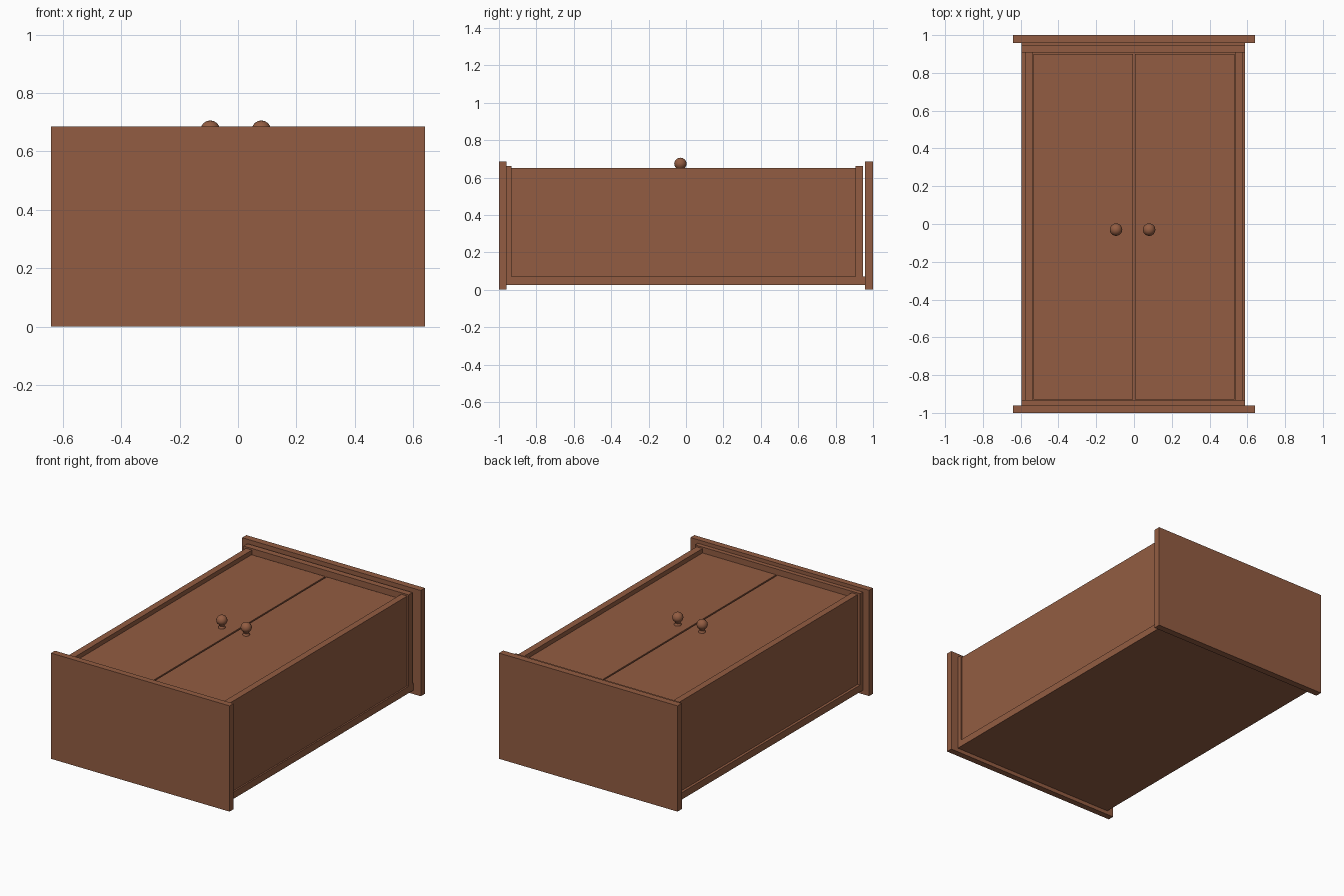
import bpy, bmesh

if "Cube" in bpy.data.objects:
    bpy.data.objects.remove(bpy.data.objects["Cube"])

wood = bpy.data.materials.new("brown wood")
wood.diffuse_color = (0.29, 0.108, 0.054, 1)
wood.use_nodes = True
wood.node_tree.nodes["Principled BSDF"].inputs["Base Color"].default_value = wood.diffuse_color


def finish(name, bm):
    mesh = bpy.data.meshes.new(name)
    bm.to_mesh(mesh)
    bm.free()
    mesh.materials.append(wood)
    ob = bpy.data.objects.new(name, mesh)
    bpy.context.collection.objects.link(ob)
    return ob


def box(name, x, y, z):
    bm = bmesh.new()
    bmesh.ops.create_cube(bm, size=1)
    for v in bm.verts:
        for i, (lo, hi) in enumerate((x, y, z)):
            v.co[i] = lo if v.co[i] < 0 else hi
    return finish(name, bm)


def knob(name, x, y=-0.03, segs=24):
    # lathe a foot, a narrow neck and a round head
    profile = [(0, 0.615), (0.021, 0.615), (0.021, 0.63), (0.015, 0.638), (0.018, 0.647),
               (0.027, 0.655), (0.032, 0.666), (0.033, 0.675), (0.030, 0.687),
               (0.023, 0.697), (0.012, 0.704), (0, 0.706)]
    bm = bmesh.new()
    vs = [bm.verts.new((r, 0, z)) for r, z in profile]
    es = [bm.edges.new(p) for p in zip(vs, vs[1:])]
    bmesh.ops.spin(bm, geom=vs + es, cent=(0, 0, 0), axis=(0, 0, 1),
                   angle=6.283185307, steps=segs)
    bmesh.ops.remove_doubles(bm, verts=bm.verts, dist=0.0005)
    bmesh.ops.recalc_face_normals(bm, faces=bm.faces)
    for f in bm.faces:
        f.smooth = True
    for e in bm.edges:
        if len(e.link_faces) == 2 and e.calc_face_angle() > 0.75:
            e.smooth = False
    ob = finish(name, bm)
    ob.location = (x, y, 0)


# Wide end boards (base and crown of the lying cabinet)
box("base_board", (-0.64, 0.64), (-1.0, -0.96), (0, 0.685))
box("crown_board", (-0.64, 0.64), (0.957, 1.0), (0, 0.685))

# Back board and the two inner end panels
box("back_board", (-0.595, 0.588), (-0.96, 0.957), (0.025, 0.07))
box("base_panel", (-0.595, 0.588), (-0.96, -0.932), (0.07, 0.662))
box("crown_panel", (-0.595, 0.588), (0.907, 0.947), (0.07, 0.662))

for side, s in (("left", -1), ("right", 1)):
    # Side panel, door and knob
    box(side + "_side_panel", sorted((s * 0.535, s * 0.578)), (-0.932, 0.907), (0.07, 0.652))
    box(side + "_door", sorted((s * 0.005, s * 0.533)), (-0.93, 0.9), (0.59, 0.625))
    knob(side + "_knob", -0.095 if s < 0 else 0.08)
